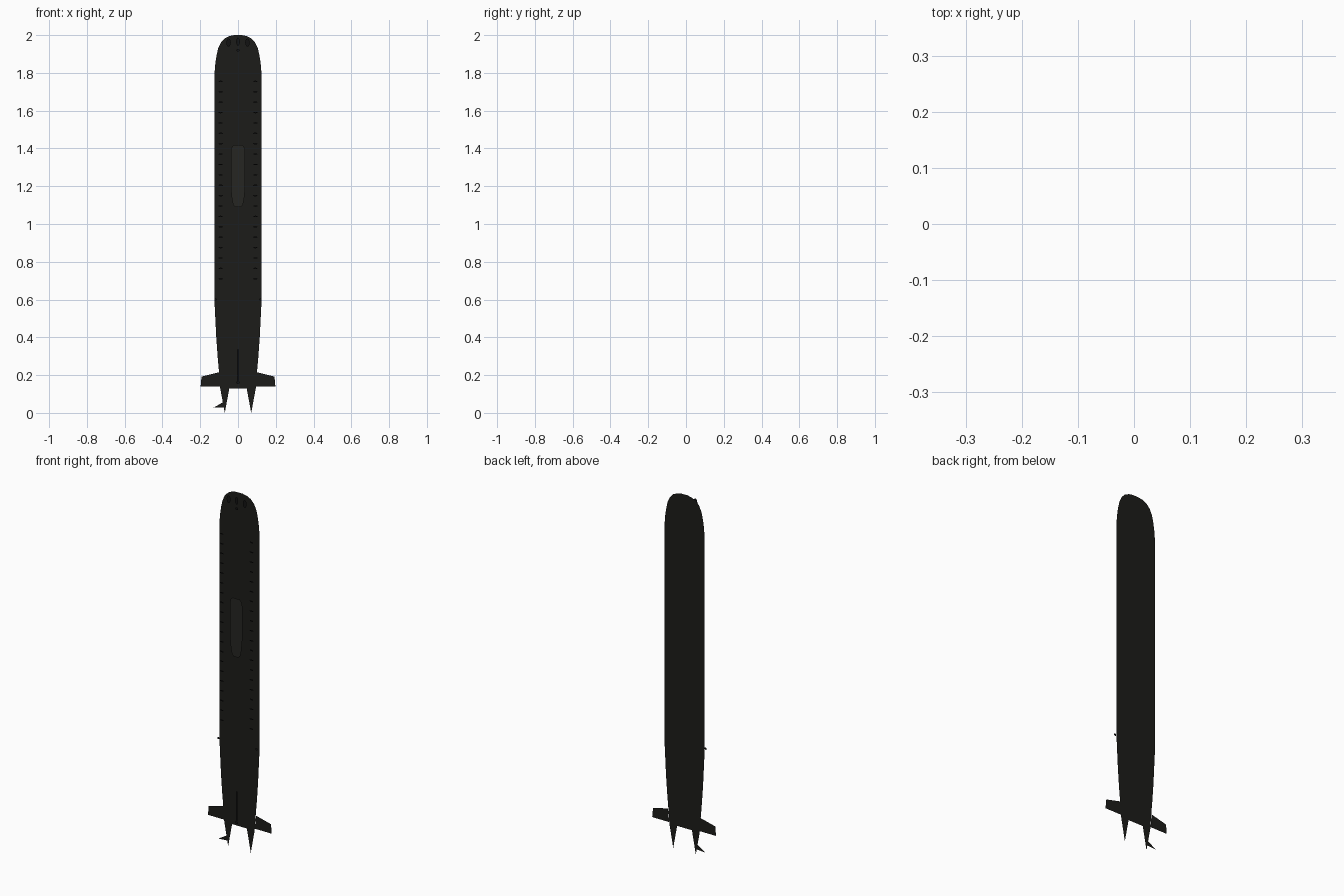
import bpy, bmesh, math

if "Cube" in bpy.data.objects:
    bpy.data.objects.remove(bpy.data.objects["Cube"])


def material(name, rgb):
    m = bpy.data.materials.new(name)
    m.diffuse_color = (*rgb, 1)
    m.use_nodes = True
    m.node_tree.nodes["Principled BSDF"].inputs["Base Color"].default_value = m.diffuse_color
    return m


HULL = material("hull_black", (0.012, 0.012, 0.010))
SAIL = material("sail_grey", (0.019, 0.019, 0.016))
DARK = material("marking_dark", (0.006, 0.006, 0.006))


def sheet(name, polys, y, mat):
    """Flat cut-out parts in the XZ plane, facing the front."""
    bm = bmesh.new()
    for pts in polys:
        area = sum(a[0] * b[1] - b[0] * a[1] for a, b in zip(pts, pts[1:] + pts[:1]))
        if area < 0:
            pts = pts[::-1]
        bm.faces.new([bm.verts.new((x, y, z)) for x, z in pts])
    me = bpy.data.meshes.new(name)
    bm.to_mesh(me)
    bm.free()
    me.materials.append(mat)
    ob = bpy.data.objects.new(name, me)
    bpy.context.collection.objects.link(ob)
    return ob


def flip(pts):
    return [(-x, z) for x, z in pts]


def symmetric(half):
    return half + flip(half)[::-1]


def oval(x, z, rx, rz, n=12):
    return [(x + rx * math.cos(2 * math.pi * i / n),
             z + rz * math.sin(2 * math.pi * i / n)) for i in range(n)]


# hull silhouette: rounded nose, straight body, tapered tail
hull = symmetric([(0.02, 2.0), (0.045, 1.995), (0.07, 1.983), (0.09, 1.962),
                  (0.105, 1.93), (0.114, 1.89), (0.12, 1.85), (0.125, 1.79),
                  (0.125, 0.6), (0.12, 0.5), (0.115, 0.4), (0.108, 0.3),
                  (0.1, 0.21), (0.094, 0.13)])
sheet("hull", [hull], 0.013, HULL)

# twin propeller shaft cones
shaft = [(0.046, 0.13), (0.094, 0.13), (0.07, 0.0)]
sheet("shaft_cones", [shaft, flip(shaft)], 0.013, HULL)

# stern planes
plane = [(0.1, 0.215), (0.193, 0.192), (0.198, 0.14), (0.093, 0.14)]
sheet("stern_planes", [plane, flip(plane)], 0.0165, HULL)

# single propeller blade
sheet("propeller_blade", [[(-0.074, 0.06), (-0.13, 0.027), (-0.072, 0.03)]], 0.0125, HULL)

# sail seen from above
sheet("sail", [symmetric([(0.022, 1.418), (0.034, 1.405), (0.038, 1.385),
                          (0.038, 1.19), (0.032, 1.13), (0.025, 1.1),
                          (0.015, 1.09)])], -0.0165, SAIL)

# rudder edge with its foot
sheet("rudder", [[(-0.004, 0.335), (0.004, 0.335), (0.005, 0.17), (-0.005, 0.17)],
                 oval(0, 0.16, 0.01, 0.008)], -0.012, DARK)

# nose ports
sheet("nose_ports", [oval(-0.05, 1.96, 0.012, 0.022), oval(0.05, 1.96, 0.012, 0.022),
                     oval(0, 1.965, 0.01, 0.022), oval(0, 1.92, 0.009, 0.008)],
      -0.012, DARK)

# rows of vent slots along both sides
slots = [oval(s * 0.092, 0.71 + 0.055 * i, 0.012, 0.004, 8)
         for s in (-1, 1) for i in range(20)]
sheet("vent_slots", slots, -0.012, DARK)

# small edge markers at the start of the tail taper
sheet("edge_markers", [oval(s * 0.118, 0.6, 0.007, 0.007, 8) for s in (-1, 1)],
      -0.005, DARK)
